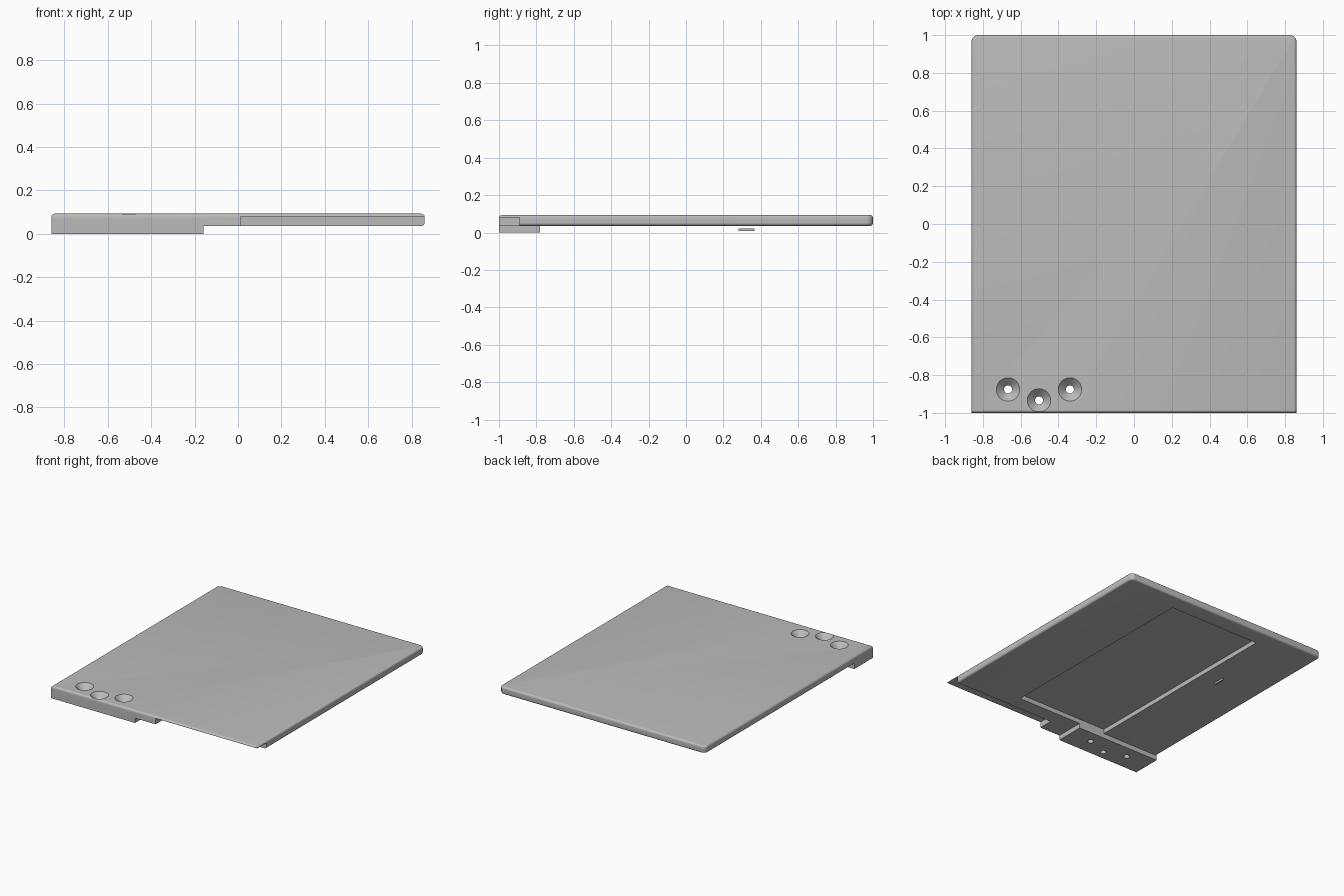
import bpy
import bmesh
import math
from mathutils import Vector

start_cube = bpy.data.objects.get("Cube")
if start_cube:
    bpy.data.objects.remove(start_cube, do_unlink=True)

W = 0.86          # half width
TOP = 0.093       # upper surface
UNDER = 0.036     # underside of the slab
FILLET = 0.015

grey = bpy.data.materials.new("plain grey")
grey.use_nodes = True
grey.diffuse_color = (0.5, 0.5, 0.5, 1)
grey.node_tree.nodes["Principled BSDF"].inputs["Base Color"].default_value = (0.5, 0.5, 0.5, 1)


def finish(bm, name):
    bmesh.ops.recalc_face_normals(bm, faces=bm.faces)
    mesh = bpy.data.meshes.new(name)
    bm.to_mesh(mesh)
    bm.free()
    mesh.materials.append(grey)
    obj = bpy.data.objects.new(name, mesh)
    bpy.context.collection.objects.link(obj)
    return obj


def box_bm(low, high):
    bm = bmesh.new()
    bmesh.ops.create_cube(bm, size=1)
    low, high = Vector(low), Vector(high)
    for v in bm.verts:
        v.co = (low + high) / 2 + v.co * (high - low)
    return bm


def box(name, low, high):
    return finish(box_bm(low, high), name)


def lathe(name, profile, x, y, steps=40):
    bm = bmesh.new()
    rings = []
    for r, z in profile:
        rings.append([bm.verts.new((x + r * math.cos(math.tau * i / steps),
                                    y + r * math.sin(math.tau * i / steps), z))
                      for i in range(steps)])
    for a, b in zip(rings, rings[1:]):
        for i in range(steps):
            j = (i + 1) % steps
            bm.faces.new((a[i], a[j], b[j], b[i]))
    bm.faces.new(rings[0])
    bm.faces.new(rings[-1])
    return finish(bm, name)


def combine(target, tool, operation):
    mod = target.modifiers.new(tool.name, "BOOLEAN")
    mod.operation = operation
    mod.solver = "EXACT"
    mod.object = tool
    with bpy.context.temp_override(object=target, active_object=target):
        bpy.ops.object.modifier_apply(modifier=mod.name)
    bpy.data.objects.remove(tool, do_unlink=True)


# Main slab: rounded rear corners, then filleted rims except the lower front
bm = box_bm((-W, -1, UNDER), (W, 1, TOP))
rear = [e for e in bm.edges if all(v.co.y > 0.9 for v in e.verts)
        and abs(e.verts[0].co.z - e.verts[1].co.z) > 0.01]
bmesh.ops.bevel(bm, geom=rear, offset=0.035, segments=6, profile=0.5, affect="EDGES")
rims = []
for e in bm.edges:
    a, b = (v.co for v in e.verts)
    level = abs(a.z - b.z) < 0.001
    lower_front = a.z < 0.05 and a.y < -0.99 and b.y < -0.99
    if level and not lower_front:
        rims.append(e)
bmesh.ops.bevel(bm, geom=rims, offset=FILLET, segments=5, profile=0.5, affect="EDGES")
slab = finish(bm, "panel")

# Mounting block under the front right corner
combine(slab, box("mounting_block", (-W, -1, 0), (-0.16, -0.78, 0.065)), "UNION")

# Thin front lip and the recessed underside pocket
combine(slab, box("lip_cutter", (0.012, -1.1, -0.1), (1, -0.89, 0.08)), "DIFFERENCE")
combine(slab, box("pocket_cutter", (-0.38, -0.78, -0.1), (0.38, 0.87, 0.07)), "DIFFERENCE")

# Countersunk screw holes
profile = [(0.021, -0.1), (0.021, TOP - 0.041), (0.062, TOP), (0.082, TOP + 0.02)]
for x, y in ((-0.667, -0.876), (-0.503, -0.934), (-0.339, -0.876)):
    combine(slab, lathe("hole_cutter", profile, x, y), "DIFFERENCE")

# Small tab below the panel
box("underside_tab", (-0.51, 0.28, 0.007), (-0.498, 0.365, 0.022))

# Smooth fillets and cones, sharp edges elsewhere
bpy.ops.object.select_all(action="DESELECT")
slab.select_set(True)
bpy.context.view_layer.objects.active = slab
bpy.ops.object.shade_smooth_by_angle(angle=math.radians(30))
